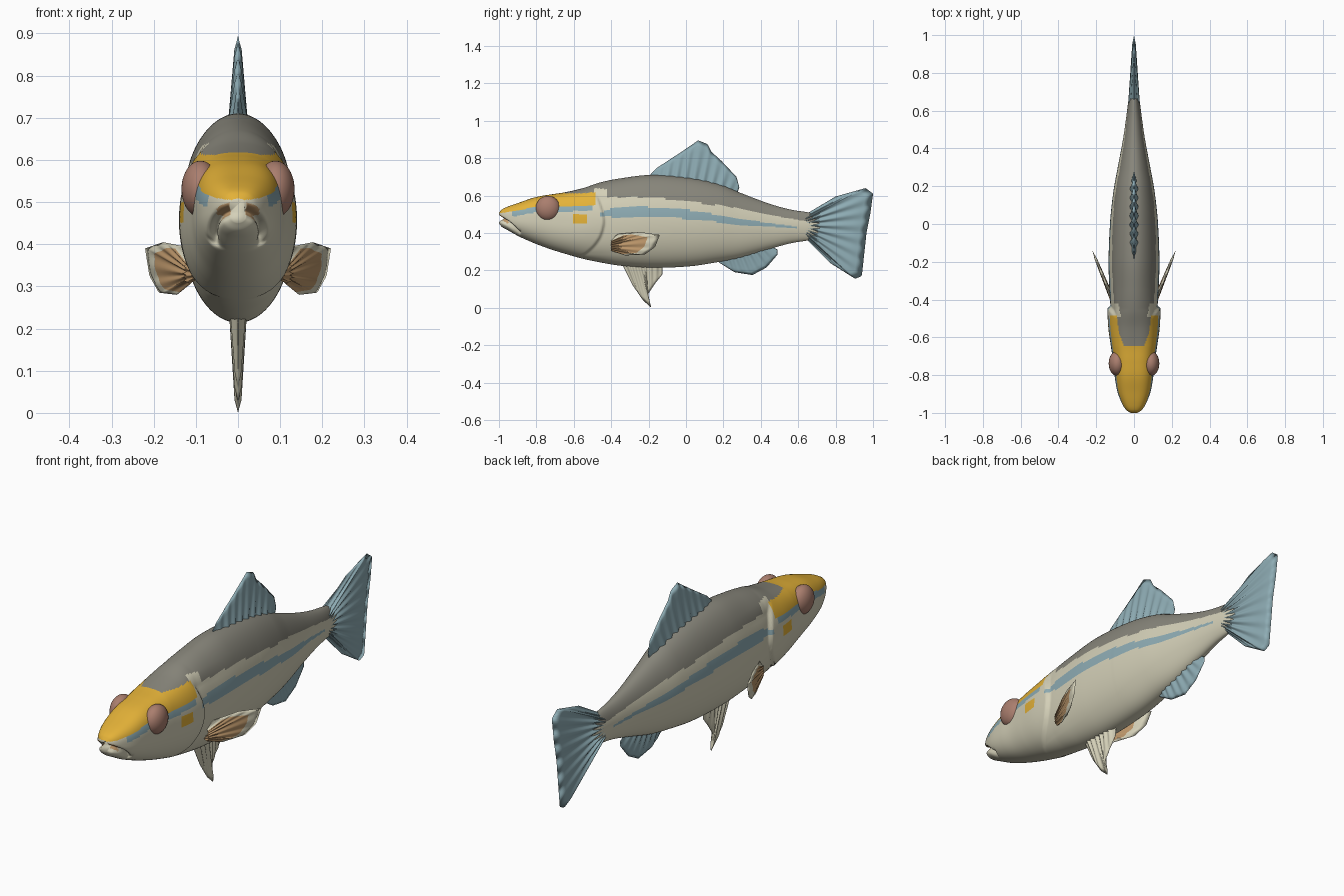
import bpy, bmesh, math
from mathutils import Vector

if "Cube" in bpy.data.objects:
    bpy.data.objects.remove(bpy.data.objects["Cube"])


def mat(name, r, g, b):
    lin = [((c / 255 + 0.055) / 1.055) ** 2.4 for c in (r, g, b)]
    m = bpy.data.materials.new(name)
    m.diffuse_color = (*lin, 1)
    m.use_nodes = True
    m.node_tree.nodes["Principled BSDF"].inputs["Base Color"].default_value = m.diffuse_color
    return m


CREAM = mat("cream", 212, 208, 184)
GREY = mat("back grey", 136, 134, 123)
YELLOW = mat("yellow", 228, 178, 56)
BLUE = mat("fin blue", 142, 172, 180)
TAN = mat("tan", 188, 150, 106)
EYE = mat("eye brown", 170, 126, 110)


def interp(tab, y, c=1):
    """Smooth (Hermite) lookup of column c in a table sorted by column 0."""
    if y <= tab[0][0]:
        return tab[0][c]
    if y >= tab[-1][0]:
        return tab[-1][c]
    i = max(k for k in range(len(tab) - 1) if tab[k][0] <= y)

    def slope(k):
        a, b = max(k - 1, 0), min(k + 1, len(tab) - 1)
        return (tab[b][c] - tab[a][c]) / (tab[b][0] - tab[a][0])
    h = tab[i + 1][0] - tab[i][0]
    t = (y - tab[i][0]) / h
    return ((2*t**3 - 3*t**2 + 1) * tab[i][c] + (t**3 - 2*t**2 + t) * h * slope(i)
            + (3*t**2 - 2*t**3) * tab[i + 1][c] + (t**3 - t**2) * h * slope(i + 1))


def make(name, bm, mats):
    bmesh.ops.recalc_face_normals(bm, faces=bm.faces)
    me = bpy.data.meshes.new(name)
    for f in bm.faces:
        f.smooth = True
    bm.to_mesh(me)
    bm.free()
    for m in mats:
        me.materials.append(m)
    ob = bpy.data.objects.new(name, me)
    bpy.context.collection.objects.link(ob)
    return ob


# Body stations: y, top z, bottom z, half width
BODY = [(-1.0, .508, .452, .022), (-.985, .525, .433, .042), (-.95, .542, .413, .064),
        (-.89, .563, .38, .087), (-.81, .59, .345, .102), (-.73, .605, .315, .110),
        (-.65, .617, .29, .122), (-.55, .64, .262, .136), (-.46, .67, .243, .140),
        (-.35, .692, .225, .138), (-.19, .71, .214, .137), (.02, .695, .222, .126),
        (.18, .66, .246, .108), (.29, .615, .267, .088), (.45, .555, .315, .058),
        (.56, .525, .345, .042), (.67, .507, .363, .027), (.72, .49, .375, .014)]
GILL = [(.24, -.66), (.27, -.58), (.31, -.52), (.38, -.465), (.47, -.445), (.58, -.475), (.64, -.52)]
MOUTH = [(-1.0, .478), (-.95, .448), (-.9, .405)]


def shape(x, y, z):
    # gill cover step
    if y < 0:
        d = y - interp(GILL, z)
        w = max(0, min(1, (z - .24) / .05)) * max(0, min(1, (.63 - z) / .05))
        if d > 0:
            x *= 1 - .12 * w * min(1, d / .012) * math.exp(-d / .13)
    # mouth groove
    if y < -.88:
        fade = min(1, (-.88 - y) / .04)
        g = math.exp(-((z - interp(MOUTH, y)) / .011) ** 2) * fade
        x *= 1 - .22 * g
        y += .03 * g
    return x, y, z


def body_colour(x, y, z):
    ax = abs(x)
    if y < -.46:                                   # head
        if y < -.95 and 0 < z - interp(MOUTH, y) < .022 and ax < .05:
            return 4
        if y > -.65 and z > .612 + .12 * max(0, y + .55):
            return 0 if y > -.495 and z < .64 and ax > .07 else 1
        low = interp([(-1, .505), (-.9, .52), (-.8, .538), (-.46, .545)], y)
        if z > low and y < -.485:
            return 2
        if -.6 < y < -.53 and .45 < z < .5:
            return 2
        if -.93 < y < -.5 and low - .028 < z:
            return 3
        return 0
    if y < -.425 and .55 < z < .635:               # pale patch behind gill
        return 0
    edge = interp([(-.46, .59), (-.2, .59), (.02, .567), (.29, .53), (.5, .487), (.72, .45)], y)
    if z > edge:
        return 1
    mid = interp([(-.45, .50), (-.35, .513), (0, .50), (.29, .46), (.6, .428)], y)
    half = interp([(-.45, .012), (-.36, .028), (0, .024), (.29, .015), (.6, .004)], y)
    return 3 if y < .59 and abs(z - mid) < half else 0


# Body and head as one loft
bm = bmesh.new()
N, M = 220, 128
rings = []
for i in range(N + 1):
    y = -1 + 1.72 * (i / N) ** 1.25
    top, bot, hw = (interp(BODY, y, c) for c in (1, 2, 3))
    mid, hz = (top + bot) / 2, (top - bot) / 2
    boxy = max(0, min(1, (-.45 - y) / .2))
    ring = []
    for j in range(M):
        a = 2 * math.pi * j / M
        c, s = math.cos(a), math.sin(a)
        e = 2 / (2 + (.8 if s > 0 else .2) * boxy)
        x = hw * math.copysign(abs(c) ** e, c)
        z = mid + hz * math.copysign(abs(s) ** e, s)
        ring.append(bm.verts.new(shape(x, y, z)))
    rings.append(ring)
for a, b in zip(rings, rings[1:]):
    for j in range(M):
        k = (j + 1) % M
        f = bm.faces.new((a[j], a[k], b[k], b[j]))
        f.material_index = body_colour(*f.calc_center_median())
bm.faces.new(rings[0])
bm.faces.new(rings[-1])
make("body", bm, [CREAM, GREY, YELLOW, BLUE, TAN])


def along(pts, t):
    """Point at fraction t of the length of a polyline."""
    pts = [Vector(p) for p in pts]
    lens = [(b - a).length for a, b in zip(pts, pts[1:])]
    d = t * sum(lens)
    for a, b, l in zip(pts, pts[1:], lens):
        if d <= l + 1e-9:
            return a.lerp(b, d / l)
        d -= l
    return pts[-1]


def fin(name, base, rim, thick, rays, mats, rule=None, lean=None):
    """Ribbed fin in the y-z plane, lofted from base line to rim line."""
    bm = bmesh.new()
    T, S = rays * 8, 8
    for side in (1, -1):
        grid = []
        for i in range(T + 1):
            t = i / T
            p, q = along(base, t), along(rim, t)
            row = []
            for k in range(S + 1):
                s = k / S
                v = p.lerp(q, s)
                rib = 1 + .28 * math.cos(2 * math.pi * rays * t)
                h = (thick * (1 - s) + .005 * s) * rib * min(1, 6 * t, 6 * (1 - t))
                h *= 0 if k == S else 1
                x = side * h + (lean(v.x) if lean else 0)
                row.append(bm.verts.new((x, v.x, v.y)))
            grid.append(row)
        for i in range(T):
            for k in range(S):
                f = bm.faces.new((grid[i][k], grid[i + 1][k], grid[i + 1][k + 1], grid[i][k + 1]))
                if rule:
                    f.material_index = rule((i + .5) / T, (k + .5) / S)
    bmesh.ops.remove_doubles(bm, verts=bm.verts, dist=1e-5)
    return make(name, bm, mats)


# Single fins
fin("dorsal_fin", [(-.20, .68), (.02, .67), (.27, .60)],
    [(-.19, .715), (-.16, .745), (-.03, .83), (.065, .895), (.115, .875), (.135, .835),
     (.19, .785), (.27, .70), (.285, .645)], .02, 10, [BLUE])
fin("tail_fin", [(.64, .50), (.64, .37)],
    [(.80, .595), (.96, .64), (1.0, .61), (.985, .50), (.965, .40), (.94, .17), (.905, .155), (.77, .24)],
    .024, 11, [BLUE])
fin("anal_fin", [(.16, .27), (.30, .30), (.45, .335)],
    [(.18, .24), (.26, .19), (.355, .175), (.43, .215), (.49, .285), (.49, .31)], .016, 8, [BLUE])
fin("pelvic_fin", [(-.35, .25), (-.125, .24)],
    [(-.285, .12), (-.23, .04), (-.185, 0), (-.205, .07), (-.165, .13), (-.125, .18)], .017, 7, [CREAM])

# Paired pectoral fins and eyes
for side, tag in ((1, "right"), (-1, "left")):
    fin(tag + "_pectoral_fin", [(-.40, .365), (-.40, .305)],
        [(-.365, .395), (-.245, .405), (-.14, .39), (-.165, .325), (-.22, .285), (-.325, .28)],
        .011, 7, [TAN, CREAM],
        rule=lambda t, s: 1 if s > .7 or t < .13 else 0,
        lean=lambda y, k=side: k * (.118 + (y + .39) * .41))
    bm = bmesh.new()
    bmesh.ops.create_uvsphere(bm, u_segments=40, v_segments=24, radius=1)
    for v in bm.verts:
        v.co = Vector((side * .089 + v.co.x * .045, -.738 + v.co.y * .066, .531 + v.co.z * .067))
    make(tag + "_eye", bm, [EYE])
